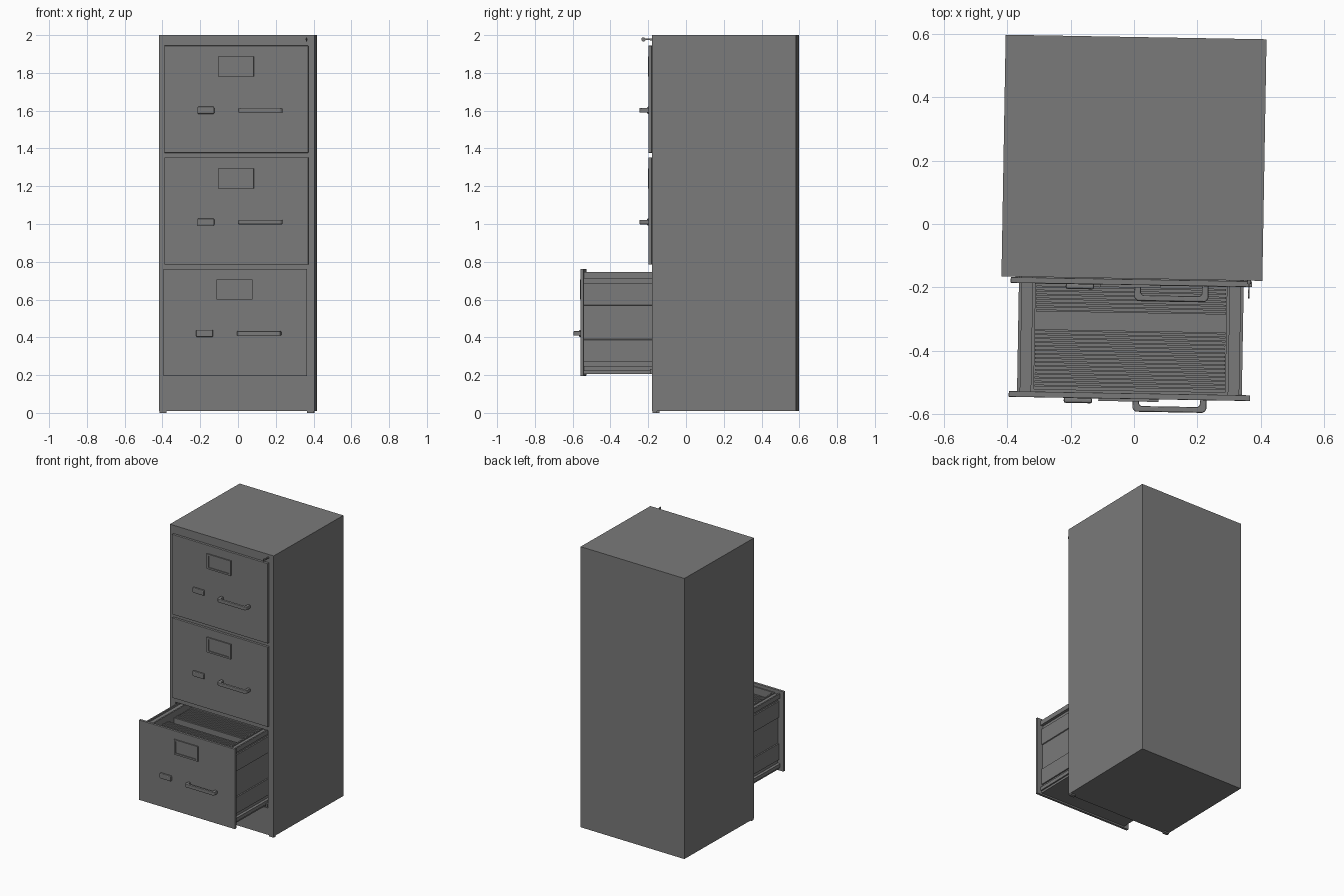
import bpy, bmesh
from math import radians
from mathutils import Matrix, Vector

if "Cube" in bpy.data.objects:
    bpy.data.objects.remove(bpy.data.objects["Cube"])

# The whole cabinet is turned one degree about z
FRAME = Matrix.Translation((0, 0.209, 0)) @ Matrix.Rotation(radians(-1), 4, 'Z')
W, D = 0.412, 0.3815          # half width, half depth of the body
FRONT = -D                    # local y of the body front

# Dark grey paint for every part
PAINT = bpy.data.materials.new("dark_grey_paint")
PAINT.diffuse_color = (0.195, 0.195, 0.195, 1)
PAINT.use_nodes = True
PAINT.node_tree.nodes["Principled BSDF"].inputs["Base Color"].default_value = PAINT.diffuse_color


def finish(name, bm, loc=(0, 0, 0), bevel=0, mirror=False):
    bmesh.ops.recalc_face_normals(bm, faces=bm.faces)
    mesh = bpy.data.meshes.new(name)
    bm.to_mesh(mesh)
    bm.free()
    mesh.materials.append(PAINT)
    ob = bpy.data.objects.new(name, mesh)
    bpy.context.collection.objects.link(ob)
    ob.matrix_world = FRAME @ Matrix.Translation(loc)
    if bevel:
        mod = ob.modifiers.new("bevel", 'BEVEL')
        mod.width, mod.segments = bevel, 2
        mod.limit_method = 'ANGLE'
    if mirror:
        ob.modifiers.new("mirror", 'MIRROR')
    return ob


def box(name, x, y, z, loc=(0, 0, 0), bevel=0, mirror=False):
    bm = bmesh.new()
    bmesh.ops.create_cube(bm, size=1)
    for v in bm.verts:
        v.co = Vector([(a + b) / 2 + c * (b - a) for c, (a, b) in zip(v.co, (x, y, z))])
    return finish(name, bm, loc, bevel, mirror)


def prism(name, pts, a, b, axis, loc=(0, 0, 0), bevel=0, mirror=False):
    """Extrude a 2D outline along 'X' (y,z), 'Y' (x,z) or 'Z' (x,y) from a to b."""
    place = {'X': lambda p, t: (t, p[0], p[1]),
             'Y': lambda p, t: (p[0], t, p[1]),
             'Z': lambda p, t: (p[0], p[1], t)}[axis]
    bm = bmesh.new()
    face = bm.faces.new([bm.verts.new(place(p, a)) for p in pts])
    ext = bmesh.ops.extrude_face_region(bm, geom=[face])
    step = Vector(place((0, 0), b - a))
    bmesh.ops.translate(bm, vec=step, verts=[g for g in ext["geom"] if isinstance(g, bmesh.types.BMVert)])
    return finish(name, bm, loc, bevel, mirror)


# Cabinet shell
box("cabinet_side", (W - 0.012, W), (-D, D), (0.01, 2.0), mirror=True)
box("cabinet_back", (-W + 0.012, W - 0.012), (D - 0.012, D), (0.01, 2.0))
box("cabinet_top", (-W + 0.012, W - 0.012), (-D, D - 0.012), (1.988, 2.0))
box("cabinet_bottom", (-W + 0.012, W - 0.012), (-D, D - 0.012), (0.01, 0.022))
box("front_stile", (0.368, W - 0.012), (FRONT, FRONT + 0.02), (0.022, 1.988), mirror=True)
for name, z0, z1 in (("kick_plate", 0.022, 0.2), ("lower_rail", 0.75, 0.795),
                     ("upper_rail", 1.341, 1.387), ("top_rail", 1.933, 1.988)):
    box(name, (-0.368, 0.368), (FRONT, FRONT + 0.02), (z0, z1))

# Low front corner feet
box("front_foot", (W - 0.04, W - 0.002), (FRONT + 0.002, FRONT + 0.025), (0, 0.01), mirror=True)

# Right half of the drawer side wall (x, z), with folded rails and a groove on top
SIDE = [(0.302, 0.011), (0.345, 0.011), (0.345, 0.026), (0.355, 0.026), (0.355, 0.051),
        (0.335, 0.051), (0.335, 0.076), (0.345, 0.076), (0.345, 0.191), (0.339, 0.194),
        (0.339, 0.373), (0.345, 0.376), (0.345, 0.491), (0.335, 0.491), (0.335, 0.516),
        (0.355, 0.516), (0.355, 0.549), (0.345, 0.549), (0.345, 0.537), (0.312, 0.537),
        (0.312, 0.545), (0.302, 0.545)]


def handle_outline(reach):
    """U-shaped pull handle (x, y) with chamfered corners."""
    half = [(0.096, 0.001), (0.096, -reach + 0.024), (0.09, -reach + 0.018)]
    outer = [(0.117, 0.001), (0.117, -reach + 0.01), (0.107, -reach)]
    inner = half[::-1]
    flip = lambda pts: [(-x, y) for x, y in reversed(pts)]
    return inner + outer + flip(outer) + flip(inner)


def drawer(tag, z, pull, reach):
    """Drawer whose front panel starts at height z, pulled out by the given amount."""
    loc = (-0.0015, FRONT - 0.02 - pull, z)     # centre of the outer front face
    box(f"{tag}_front", (-0.381, 0.381), (0, 0.018), (0, 0.567), loc, bevel=0.002)
    # Box behind the front
    prism(f"{tag}_side_wall", SIDE, 0.018, 0.70, 'Y', loc, mirror=True)
    box(f"{tag}_floor", (-0.302, 0.302), (0.018, 0.70), (0.011, 0.021), loc)
    box(f"{tag}_back", (-0.302, 0.302), (0.69, 0.70), (0.021, 0.5), loc)
    box(f"{tag}_inner_front", (-0.302, 0.302), (0.018, 0.026), (0.021, 0.545), loc)
    # Label holder: rim and recessed card
    lx, lz, lw, lh = -0.003, 0.456, 0.095, 0.053
    at = (loc[0] + lx, loc[1], z + lz)
    for i, s in enumerate((-1, 1)):
        box(f"{tag}_label_rim_flat_{i}", (-lw, lw), (-0.008, 0.001),
            sorted((s * lh, s * (lh - 0.012))), at)
    box(f"{tag}_label_rim_upright", (lw - 0.013, lw), (-0.008, 0.001),
        (-lh + 0.012, lh - 0.012), at, mirror=True)
    box(f"{tag}_label_card", (-lw + 0.013, lw - 0.013), (-0.002, 0.001),
        (-lh + 0.012, lh - 0.012), at)
    # Thumb latch and pull handle
    box(f"{tag}_latch", (-0.207, -0.117), (-0.016, 0.001), (0.206, 0.244), loc, bevel=0.006)
    prism(f"{tag}_handle", handle_outline(reach), -0.012, 0.012, 'Z',
          (loc[0] + 0.127, loc[1], z + 0.225), bevel=0.004)
    return loc


drawer("top_drawer", 1.377, 0, 0.05)
drawer("middle_drawer", 0.785, 0, 0.05)
open_loc = drawer("bottom_drawer", 0.196, 0.36, 0.04)

# Hanging folders in the open drawer, leaving one gap
PITCH = 0.0125
for i in range(48):
    y = 0.034 + i * PITCH
    if 0.215 < y < 0.27:
        continue
    box(f"folder_{i}", (-0.3, 0.3), (y, y + 0.006), (0.021, 0.498 + 0.004 * (i % 2)), open_loc)

# Runners the open drawer slides on
box("drawer_runner", (0.356, 0.368), (FRONT - 0.012, D - 0.02), (0.207, 0.232), mirror=True)

# Lock with key in the upper right corner
bm = bmesh.new()
bmesh.ops.create_cone(bm, cap_ends=True, segments=16, radius1=0.006, radius2=0.006, depth=0.012,
                      matrix=Matrix.Rotation(radians(90), 4, 'X'))
finish("lock_plug", bm, (0.37, FRONT - 0.005, 1.977))
KEY = [(0, -0.004), (0, 0.004), (-0.028, 0.004), (-0.03, 0.008), (-0.035, 0.01), (-0.044, 0.01),
       (-0.048, 0.006), (-0.048, -0.006), (-0.044, -0.01), (-0.035, -0.01), (-0.03, -0.008), (-0.028, -0.004)]
prism("key", KEY, -0.002, 0.002, 'X', (0.37, FRONT - 0.008, 1.977))
